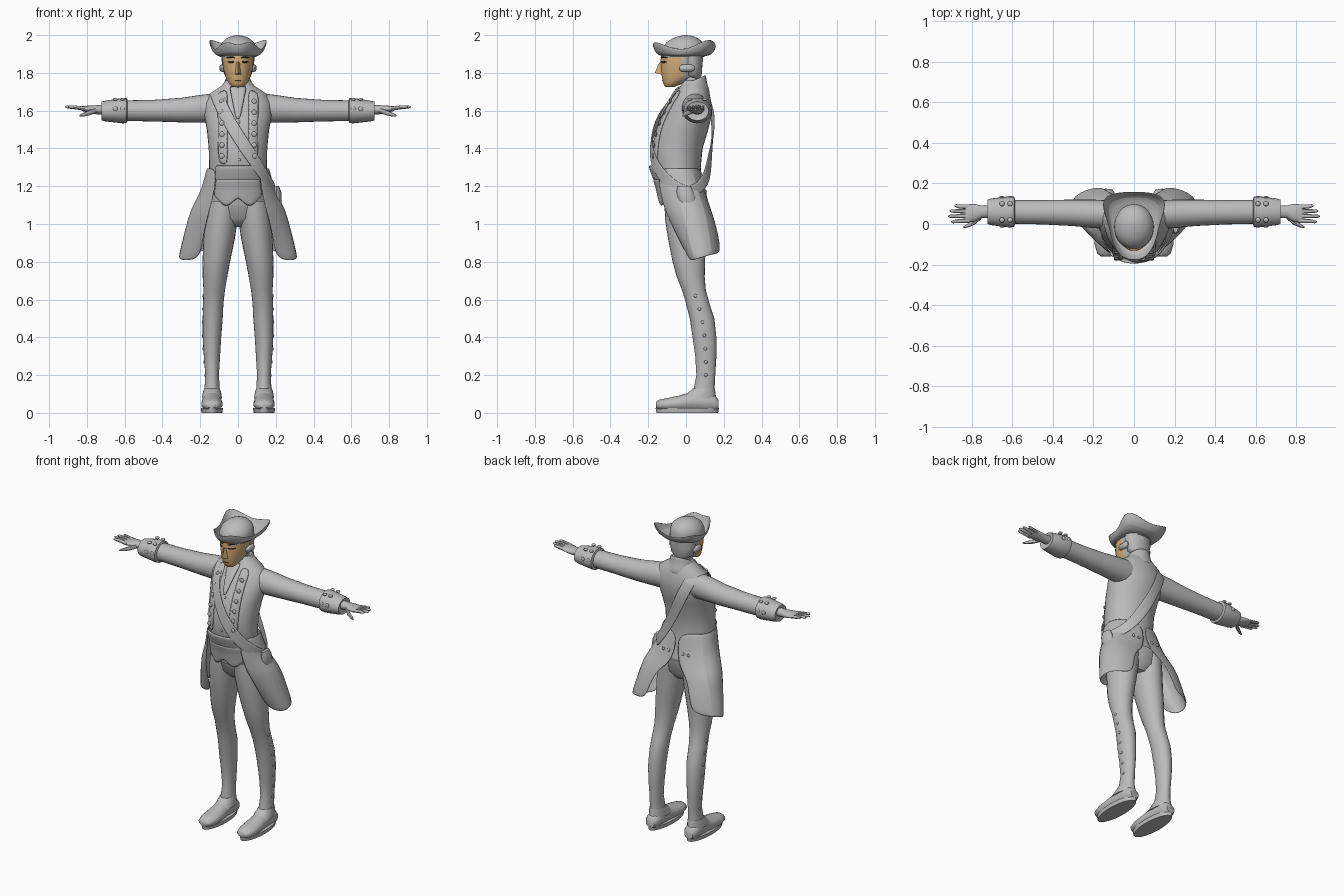
import bpy, bmesh, math
from mathutils import Vector

old = bpy.data.objects.get("Cube")
if old:
    bpy.data.objects.remove(old, do_unlink=True)


def material(name, rgb):
    m = bpy.data.materials.new(name)
    m.use_nodes = True
    m.diffuse_color = (*rgb, 1)
    m.node_tree.nodes["Principled BSDF"].inputs["Base Color"].default_value = (*rgb, 1)
    return m


CLOTH = material("grey cloth", (0.5, 0.5, 0.5))
SKIN = material("tan skin", (0.68, 0.44, 0.2))
DARK = material("dark brown", (0.04, 0.03, 0.02))


def build(name, verts, faces, mat, thick=0, sub=0):
    me = bpy.data.meshes.new(name)
    me.from_pydata([tuple(v) for v in verts], [], faces)
    bm = bmesh.new()
    bm.from_mesh(me)
    bmesh.ops.recalc_face_normals(bm, faces=bm.faces)
    bm.to_mesh(me)
    bm.free()
    me.materials.append(mat)
    ob = bpy.data.objects.new(name, me)
    bpy.context.collection.objects.link(ob)
    if thick:
        mod = ob.modifiers.new("thickness", 'SOLIDIFY')
        mod.thickness, mod.offset = thick, 0
    if sub:
        mod = ob.modifiers.new("rounding", 'SUBSURF')
        mod.levels = mod.render_levels = sub
    bpy.ops.object.select_all(action='DESELECT')
    ob.select_set(True)
    bpy.context.view_layer.objects.active = ob
    bpy.ops.object.shade_smooth_by_angle(angle=math.radians(45))
    return ob


def loft(name, rings, axis='z', mat=CLOTH, n=24):
    """Capped tube through elliptical rings (centre, radius a, radius b)."""
    verts, faces = [], []
    for c, a, b in rings:
        for i in range(n):
            t = 2 * math.pi * i / n
            p, q = a * math.cos(t), b * math.sin(t)
            off = {'z': (p, q, 0), 'x': (0, p, q), 'y': (p, 0, q)}[axis]
            verts.append(Vector(c) + Vector(off))
    for r in range(len(rings) - 1):
        for i in range(n):
            j = (i + 1) % n
            faces.append((r * n + i, r * n + j, r * n + n + j, r * n + n + i))
    faces += [tuple(range(n)), tuple(range(len(verts) - n, len(verts)))]
    return build(name, verts, faces, mat)


def patch(name, rows, mat=CLOTH, thick=0.012, sub=2, closed=False):
    """Thickened sheet through rows of points; closed joins each row's ends."""
    n = len(rows[0])
    faces = []
    for r in range(len(rows) - 1):
        for i in range(n if closed else n - 1):
            j = (i + 1) % n
            faces.append((r * n + i, r * n + j, r * n + n + j, r * n + n + i))
    return build(name, [p for row in rows for p in row], faces, mat, thick, sub)


def sample(prof, z):
    for a, b in zip(prof, prof[1:]):
        if z <= b[0]:
            t = max(0, (z - a[0]) / (b[0] - a[0]))
            return [p + (q - p) * t for p, q in zip(a, b)]
    return prof[-1]


def front(prof, x, z, off):
    _, cy, rx, ry = sample(prof, z)
    return (x, cy - ry * math.sqrt(max(0.02, 1 - (x / rx) ** 2)) - off, z)


def front_strip(name, prof, cols, off, mat=CLOTH, thick=0.012, rows=4, sub=1):
    """Sheet hugging the front of a profile; cols hold (x low, z low, x high, z high)."""
    grid = []
    for r in range(rows + 1):
        t = r / rows
        grid.append([front(prof, a + (c - a) * t, b + (d - b) * t, off) for a, b, c, d in cols])
    return patch(name, grid, mat, thick, sub)


def button(name, at, r=0.011, squash=(1, 0.5, 1)):
    bpy.ops.mesh.primitive_uv_sphere_add(segments=10, ring_count=6, radius=r, location=at)
    ob = bpy.context.object
    ob.name, ob.scale = name, squash
    ob.data.materials.append(CLOTH)
    bpy.ops.object.shade_smooth()


def from_profile(prof):
    return [((0, cy, z), rx, ry) for z, cy, rx, ry in prof]


# Torso and hips
TORSO = [(1.1, -0.005, .16, .115), (1.2, -.025, .157, .113), (1.3, -.05, .153, .128),
         (1.4, -.045, .155, .133), (1.5, -.02, .165, .138), (1.58, .01, .18, .128),
         (1.64, .025, .18, .11), (1.69, .035, .15, .09), (1.73, .04, .09, .07), (1.76, .04, .062, .055)]
loft("coat_body", from_profile(TORSO), n=32)
loft("hips", [((0, .01, .985), .07, .06), ((0, .005, 1.03), .15, .1), ((0, 0, 1.12), .165, .118)])
loft("neck", [((0, .035, 1.68), .06, .06), ((0, .03, 1.76), .052, .05), ((0, .02, 1.83), .05, .05)])

# Standing collar, open at the front
collar = []
for z, r, cy in ((1.69, .098, .03), (1.75, .075, .03), (1.79, .068, .035)):
    collar.append([(r * math.sin(t), cy + r * math.cos(t), z - .03 * (1 - math.cos(t)))
                   for t in [math.radians(a) for a in range(-150, 151, 25)]])
patch("collar", collar)

# Waistcoat hem, sash, neckcloth
hem = [(-.13, 1.15), (-.1, 1.12), (-.065, 1.085), (-.03, 1.11), (0, 1.145)]
hem += [(-x, z) for x, z in hem[-2::-1]]
front_strip("waistcoat_hem", TORSO, [(x, z, x * .9, 1.24) for x, z in hem], .018)
front_strip("sash", TORSO, [(x / 50, 1.225, x / 50, 1.31) for x in range(-6, 7)], .014)
front_strip("neckcloth", TORSO, [(-.012, 1.56, -.05, 1.74), (0, 1.55, 0, 1.72), (.012, 1.56, .05, 1.74)], .012)
for i in range(5):
    button("waistcoat_button", front(TORSO, .008, 1.34 + i * .05, .004), .007)

for s in (-1, 1):
    side = "left" if s > 0 else "right"
    # Lapel with buttons
    front_strip(side + "_lapel", TORSO, [(s * .055, 1.32, s * .055, 1.71),
                (s * .08, 1.31, s * .085, 1.71), (s * .105, 1.33, s * .11, 1.69)], .008, rows=8)
    for i in range(6):
        button(side + "_lapel_button", front(TORSO, s * .085, 1.36 + i * .058, .018), .014)

    # Coat tail: front edge, two side points, back edge
    tail = [(1.30, (.11, -.15), (.165, -.08), (.165, .04), (0, .085)),
            (1.18, (.12, -.145), (.195, -.06), (.185, .075), (0, .1)),
            (1.09, (.14, -.12), (.25, -.03), (.235, .11), (.03, .125)),
            (1.04, (.155, -.1), (.27, -.02), (.255, .125), (.1, .145)),
            (.93, (.18, -.045), (.295, .0), (.285, .14), (.14, .175)),
            (.80, (.195, .025), (.325, .03), (.31, .15), (.165, .185))]
    patch(side + "_coat_tail", [[(s * x, y, z + (.04 if z < .9 and y > .1 else 0))
                                 for x, y in pts] for z, *pts in tail])
    for x in (.05, .09):
        button(side + "_back_button", (s * x, .105, 1.17), .01)

    # Sleeve, cuff, hand
    arm = [(.1, .045, 1.615, .07, .08), (.2, .05, 1.61, .07, .073), (.3, .055, 1.603, .065, .065),
           (.45, .058, 1.6, .06, .057), (.62, .06, 1.6, .058, .054)]
    cuff = [(.585, .06, 1.6, .058, .055), (.59, .06, 1.6, .074, .066), (.61, .06, 1.6, .077, .067),
            (.70, .06, 1.598, .066, .055), (.722, .06, 1.598, .06, .05), (.715, .06, 1.6, .035, .03)]
    hand = [(.70, .06, 1.605, .032, .026), (.75, .06, 1.605, .03, .024), (.78, .056, 1.607, .042, .02),
            (.82, .052, 1.611, .045, .014), (.832, .05, 1.612, .04, .009)]
    for part, data in (("sleeve", arm), ("cuff", cuff), ("hand", hand)):
        loft(side + "_" + part, [((s * x, y, z), a, b) for x, y, z, a, b in data], 'x')
    for y, tip in ((.086, .885), (.063, .908), (.039, .915), (.015, .9)):
        loft(side + "_finger", [((s * x, .05 + (y - .05) * k, z), r, r) for x, z, r, k in
             ((.81, 1.61, .011, .95), (.86, 1.617, .01, 1), (tip - .01, 1.62, .008, 1.1), (tip, 1.62, .003, 1.1))], 'x', n=8)
    loft(side + "_thumb", [((s * x, y, z), r, r) for x, y, z, r in
         ((.75, .04, 1.602, .014), (.785, .01, 1.59, .014), (.82, -.008, 1.578, .01), (.84, -.016, 1.573, .004))], 'x', n=8)
    for x in (.61, .65):
        for y in (.02, .1):
            button(side + "_cuff_button", (s * x, y, 1.66), .013, (1, 1, .6))
            button(side + "_cuff_button", (s * x, -.012 if y < .05 else .132, 1.61), .013)

    # Leg in breeches and gaiter
    leg = [(.05, .138, .09, .046, .062), (.12, .137, .095, .041, .056), (.2, .137, .105, .036, .05),
           (.3, .138, .105, .043, .056), (.4, .138, .098, .049, .063), (.5, .134, .085, .053, .065),
           (.58, .131, .062, .054, .062), (.65, .126, .042, .057, .063), (.72, .122, .025, .065, .074),
           (.8, .115, .015, .073, .086), (.92, .1, .005, .083, .1), (1.02, .09, 0, .088, .11), (1.12, .08, 0, .085, .115)]
    loft(side + "_leg", [((s * x, y, z), a, b) for z, x, y, a, b in leg])
    for i in range(7):
        z = .2 + i * .07
        _, x, y, a, b = sample(leg, z)
        button(side + "_gaiter_button", (s * (x + a), y, z), .009, (.6, 1, 1))

    # Shoe with sole and flared gaiter edge
    shoe = [(-.16, .04, .025, .014), (-.145, .042, .043, .027), (-.1, .044, .056, .034), (-.03, .05, .056, .043),
            (.03, .06, .05, .052), (.1, .06, .046, .055), (.15, .052, .044, .045), (.172, .045, .03, .025)]
    loft(side + "_shoe", [((s * .138, y, z), a, b) for y, z, a, b in shoe], 'y')
    loft(side + "_sole", [((s * .138, .007, z), a, b) for z, a, b in ((0, .055, .163), (.025, .059, .168))])
    loft(side + "_gaiter_edge", [((s * .138, y, z), a, b) for z, y, a, b in
         ((.075, .06, .054, .1), (.1, .08, .05, .077), (.13, .095, .042, .057))])

# Head: skin at the front, hair behind
HEAD = [(1.724, -.085, .025, .02), (1.732, -.08, .038, .035), (1.75, -.062, .052, .06), (1.78, -.035, .067, .093),
        (1.82, -.025, .077, .108), (1.87, -.022, .083, .112), (1.92, -.02, .083, .11)]
head = loft("head", from_profile(HEAD), n=40)
head.data.materials.append(SKIN)
for f in head.data.polygons:
    f.material_index = 1 if f.center.y < -.02 else 0
loft("back_hair", [((0, y, z), a, b) for z, y, a, b in
     ((1.77, .045, .045, .03), (1.79, .038, .072, .045), (1.84, .035, .085, .052), (1.9, .03, .088, .06))])
build("nose", [(-.011, -.128, 1.86), (.011, -.128, 1.86), (-.018, -.122, 1.79), (.018, -.122, 1.79),
               (0, -.166, 1.8), (0, -.14, 1.856)],
      [(0, 2, 4, 5), (1, 5, 4, 3), (2, 3, 4), (0, 5, 1), (0, 1, 3, 2)], SKIN)
front_strip("mouth", HEAD, [(x / 100, 1.758, x / 100, 1.761) for x in (-2, -1, 0, 1, 2)], .001, DARK, .004, 1)
for s in (-1, 1):
    front_strip("eyebrow", HEAD, [(s * x, z, s * x, z + .009) for x, z in
                ((.014, 1.874), (.038, 1.882), (.064, 1.876))], .003, DARK, .008, 1)
    front_strip("eye", HEAD, [(s * x, 1.858 - h, s * x, 1.858 + h) for x, h in
                ((.02, .002), (.03, .006), (.044, .006), (.058, .002))], .001, DARK, .006, 2)
    loft("hair_curl", [((s * .083, y, 1.825), r, r * 1.3) for y, r in
         ((-.035, .005), (-.025, .014), (.03, .016), (.045, .006))], 'y', n=12)

# Cocked hat
loft("hat_crown", [((0, y, z), a, b) for z, y, a, b in
     ((1.885, -.015, .098, .112), (1.93, -.012, .097, .11), (1.96, -.008, .086, .097),
      (1.982, -.004, .062, .07), (1.995, 0, .033, .037), (2.0, 0, .006, .006))], n=32)
rim = [(0, -.178, 1.94), (.06, -.172, 1.978), (.11, -.09, 1.935), (.125, 0, 1.92),
       (.155, .075, 1.965), (.153, .135, 1.985), (.08, .158, 1.955), (0, .158, 1.935)]
rim += [(-x, y, z) for x, y, z in rim[-2:0:-1]]
inner, middle = [], []
for x, y, z in rim:
    t = math.atan2(y, x)
    p = Vector((.094 * math.cos(t), -.012 + .106 * math.sin(t), 1.89))
    inner.append(p)
    middle.append(p.lerp(Vector((x, y, 1.88 + (z - 1.88) * .35)), .7))
patch("hat_brim", [inner, middle, rim], thick=.008, closed=True)

# Shoulder strap and hip pouch
path = [Vector(p) for p in ((-.12, .04, 1.715), (-.11, -.06, 1.675), (-.06, -.15, 1.56), (.03, -.196, 1.42),
        (.11, -.165, 1.30), (.185, -.07, 1.19), (.2, .03, 1.16), (.12, .11, 1.22),
        (.03, .128, 1.36), (-.05, .15, 1.52), (-.11, .13, 1.66))]
edges = ([], [], [])
for i, p in enumerate(path):
    along = path[(i + 1) % len(path)] - path[i - 1]
    out = Vector((p.x, p.y, max(0, p.z - 1.55) * 2))
    across = along.cross(out).normalized() * .036
    for k, row in enumerate(edges):
        row.append(p + across * (k - 1))
patch("shoulder_strap", edges, thick=.01, closed=True)
loft("hip_pouch", [((.205, y, z), a, b) for z, y, a, b in
     ((1.07, .02, .015, .035), (1.085, .015, .024, .045), (1.17, -.005, .024, .045), (1.2, -.01, .012, .035))], n=12)
